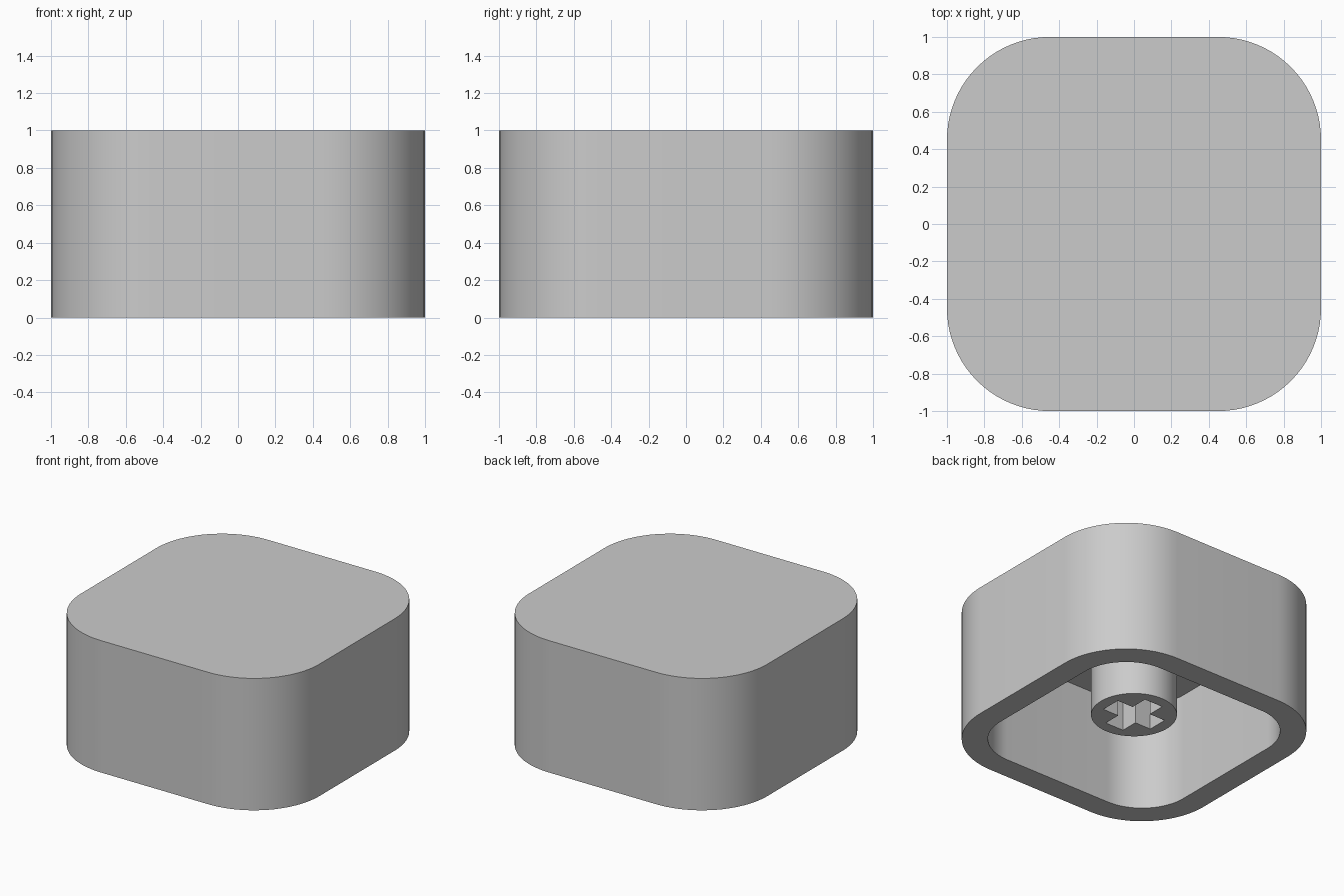
import bpy, bmesh
from math import sin, cos, pi

if "Cube" in bpy.data.objects:
    bpy.data.objects.remove(bpy.data.objects["Cube"], do_unlink=True)

HEIGHT, WALL, RADIUS = 1.0, 0.18, 0.55
CEILING = HEIGHT - WALL
STEM_RADIUS, STEM_BOTTOM = 0.295, 0.16
SLOT_REACH, SLOT_HALF = 0.21, 0.077

grey = bpy.data.materials.new("plain grey")
grey.use_nodes = True
colour = (0.6, 0.6, 0.6, 1)
grey.diffuse_color = colour
grey.node_tree.nodes["Principled BSDF"].inputs["Base Color"].default_value = colour


def rounded_square(half, radius, steps=20):
    """Outline of a square with round corners, counter-clockwise."""
    points = []
    for quarter, (sx, sy) in enumerate([(1, 1), (-1, 1), (-1, -1), (1, -1)]):
        for i in range(steps + 1):
            a = (quarter + i / steps) * pi / 2
            points.append((sx * (half - radius) + radius * cos(a),
                           sy * (half - radius) + radius * sin(a)))
    return points


def loft(name, sections):
    """Skin a list of (outline, height) sections and cap both ends."""
    bm = bmesh.new()
    loops = [[bm.verts.new((x, y, z)) for x, y in outline] for outline, z in sections]
    for low, high in zip(loops, loops[1:]):
        n = len(low)
        for i in range(n):
            j = (i + 1) % n
            bm.faces.new((low[i], low[j], high[j], high[i]))
    bm.faces.new(loops[0][::-1])
    bm.faces.new(loops[-1])
    bmesh.ops.recalc_face_normals(bm, faces=bm.faces)
    mesh = bpy.data.meshes.new(name)
    bm.to_mesh(mesh)
    bm.free()
    mesh.materials.append(grey)
    obj = bpy.data.objects.new(name, mesh)
    bpy.context.collection.objects.link(obj)
    return obj


def activate(obj):
    bpy.ops.object.select_all(action='DESELECT')
    obj.select_set(True)
    bpy.context.view_layer.objects.active = obj


# Hollow cap: top plate, outer wall, bottom rim, inner wall and ceiling
outer = rounded_square(1, RADIUS)
inner = rounded_square(1 - WALL, RADIUS - WALL)
cap = loft("cap_shell", [(outer, HEIGHT), (outer, 0), (inner, 0), (inner, CEILING)])

# Round stem hanging from the ceiling, set slightly into it
circle = [(STEM_RADIUS * cos(i * pi / 32), STEM_RADIUS * sin(i * pi / 32)) for i in range(64)]
stem = loft("stem", [(circle, STEM_BOTTOM), (circle, CEILING + 0.04)])

# Cross-shaped socket cut up into the stem
cross = []
arm = [(SLOT_REACH, -SLOT_HALF), (SLOT_REACH, SLOT_HALF), (SLOT_HALF, SLOT_HALF)]
for turn in range(4):
    cross += arm
    arm = [(-y, x) for x, y in arm]
cutter = loft("cross_cutter", [(cross, 0), (cross, CEILING)])
cutter.hide_render = True

cut = stem.modifiers.new("cross_socket", 'BOOLEAN')
cut.operation = 'DIFFERENCE'
cut.solver = 'EXACT'
cut.object = cutter
activate(stem)
bpy.ops.object.modifier_apply(modifier=cut.name)
bpy.data.objects.remove(cutter, do_unlink=True)

# Smooth curved walls with crisp rims
for part in (cap, stem):
    activate(part)
    bpy.ops.object.shade_smooth_by_angle(angle=pi / 6)
